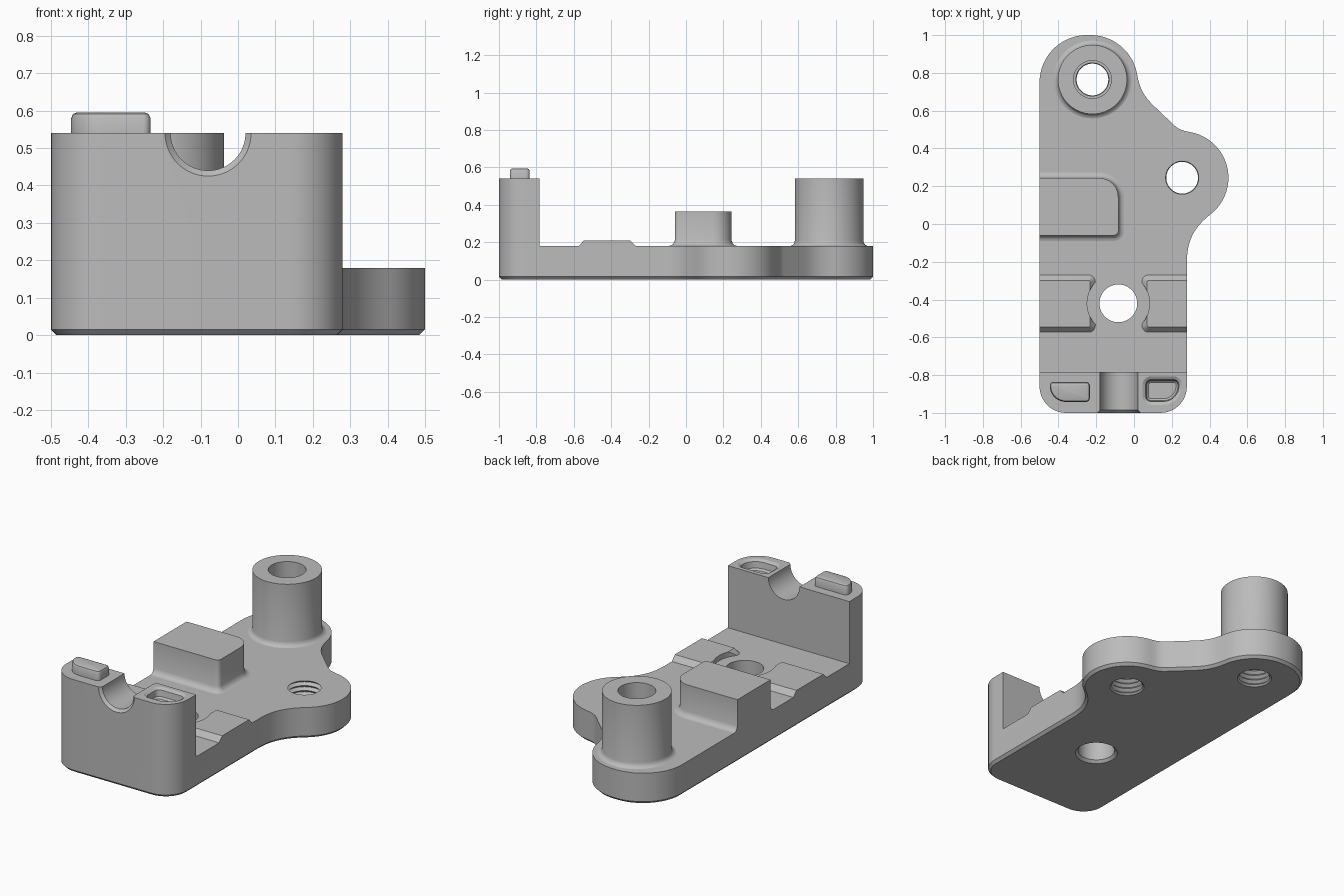
import bpy, bmesh, math
from mathutils import Vector
from mathutils.geometry import interpolate_bezier

default = bpy.data.objects.get("Cube")
if default:
    bpy.data.objects.remove(default, do_unlink=True)

grey = bpy.data.materials.new("matte_grey")
grey.use_nodes = True
grey.diffuse_color = (0.5, 0.5, 0.5, 1)
grey.node_tree.nodes["Principled BSDF"].inputs["Base Color"].default_value = (0.5, 0.5, 0.5, 1)

LEFT, RIGHT = -0.5, 0.28          # straight sides of the body
PLATE, WALL = 0.18, 0.54          # plate and wall heights
BOLT, EAR, BOSS = (-0.083, -0.42), (0.255, 0.245), (-0.22, 0.765)


def arc(cx, cy, r, a0, a1, n=12):
    angles = [math.radians(a0 + (a1 - a0) * i / n) for i in range(n + 1)]
    return [Vector((cx + r * math.cos(a), cy + r * math.sin(a))) for a in angles]


def bezier(p0, d0, d1, p1, n=12):
    """Curve from p0 to p1 with handle offsets d0 and d1."""
    p0, p1 = Vector(p0), Vector(p1)
    pts = interpolate_bezier(p0, p0 + Vector(d0), p1 + Vector(d1), p1, n + 1)
    return [Vector(p[:2]) for p in pts]


def rounded_rect(x0, x1, y0, y1, radii):
    """Counter-clockwise from front left; a zero radius stays sharp."""
    out = []
    corners = [(x0, y0, 1, 1), (x1, y0, -1, 1), (x1, y1, -1, -1), (x0, y1, 1, -1)]
    for i, ((x, y, sx, sy), r) in enumerate(zip(corners, radii)):
        start = 180 + 90 * i
        out += arc(x + sx * r, y + sy * r, r, start, start + 90, 8) if r else [Vector((x, y))]
    return out


def offset(pts, d):
    out = []
    for i, p in enumerate(pts):
        a = (p - pts[i - 1]).normalized()
        b = (pts[(i + 1) % len(pts)] - p).normalized()
        na, nb = Vector((a.y, -a.x)), Vector((b.y, -b.x))
        out.append(p + (na + nb) * (d / (1 + na.dot(nb))))
    return out


def finish(name, bm):
    bmesh.ops.remove_doubles(bm, verts=bm.verts, dist=1e-5)
    bmesh.ops.recalc_face_normals(bm, faces=bm.faces)
    mesh = bpy.data.meshes.new(name)
    bm.to_mesh(mesh)
    bm.free()
    mesh.materials.append(grey)
    obj = bpy.data.objects.new(name, mesh)
    bpy.context.collection.objects.link(obj)
    return obj


def skin(bm, rings, closed):
    count = len(rings) if closed else len(rings) - 1
    for k in range(count):
        a, b = rings[k], rings[(k + 1) % len(rings)]
        for i in range(len(a)):
            j = (i + 1) % len(a)
            bm.faces.new((a[i], a[j], b[j], b[i]))
    if not closed:
        bm.faces.new(rings[0][::-1])
        bm.faces.new(rings[-1])


def loft(name, outline, layers, x_min=-9, x_max=9):
    """Stack an outline through (height, outward offset) layers."""
    bm = bmesh.new()
    rings = [[bm.verts.new((min(max(p.x, x_min), x_max), p.y, z)) for p in offset(outline, d)]
             for z, d in layers]
    skin(bm, rings, False)
    return finish(name, bm)


def lathe(name, profile, centre, closed=False, n=64):
    """Turn a (radius, height) profile about a vertical axis."""
    bm = bmesh.new()
    rings = [[bm.verts.new((p.x, p.y, z)) for p in arc(*centre, r, 0, 360 - 360 / n, n - 1)]
             for r, z in profile]
    skin(bm, rings, closed)
    return finish(name, bm)


def cut(target, cutter):
    cutter.hide_render = True
    mod = target.modifiers.new("cut", "BOOLEAN")
    mod.operation, mod.solver, mod.object = "DIFFERENCE", "EXACT", cutter
    bpy.context.view_layer.objects.active = target
    bpy.ops.object.modifier_apply(modifier=mod.name)
    bpy.data.objects.remove(cutter, do_unlink=True)


# Body: one outline carries the plate, the ear and the front wall
outline = arc(LEFT + 0.14, -0.86, 0.14, 180, 270) + arc(RIGHT - 0.14, -0.86, 0.14, 270, 360)
ear = arc(*EAR, 0.245, -52, 72, 32)
crown = arc(-0.23, 0.75, 0.25, 10, 90, 20)
outline += bezier((RIGHT, -0.2), (0, 0.12), (-0.08, -0.063), ear[0])[:-1] + ear
outline += bezier(ear[-1], (-0.05, 0.016), (0.04, -0.038), (0.21, 0.525))[1:]
outline += bezier((0.1, 0.63), (-0.05, 0.048), (0.012, -0.068), crown[0])[:-1] + crown
outline += arc(-0.25, 0.75, 0.25, 90, 180, 20)
body = loft("base_plate_and_front_wall", outline, [(0, -0.015), (0.015, 0), (WALL, 0)])
cut(body, loft("wall_back_cutter", rounded_rect(-1, 1, -0.783, 2, [0] * 4), [(PLATE, 0), (1, 0)]))

# Half-round notch in the wall, flared at the front
notch = lathe("notch_cutter", [(0.1, 0.7), (0.1, 0.985), (0.115, 1), (0.14, 1.025)], (0, 0))
notch.rotation_euler.x = math.pi / 2
notch.location = (-0.08, 0, WALL)
cut(body, notch)

# Socket in the wall top
cut(body, loft("socket_cutter", rounded_rect(0.045, 0.255, -0.957, -0.807, [0.045, 0.1, 0.045, 0.045]),
               [(0.485, -0.032), (0.495, -0.022), (0.53, -0.017), (WALL, 0), (0.55, 0.01)]))

# Bolt hole with a bevelled mouth, and two threaded holes
cut(body, lathe("bolt_cutter", [(0.125, -0.01), (0.115, 0), (0.1, 0.015), (0.1, 0.3)], BOLT))
for centre in (EAR, BOSS):
    thread = [(0.1 if i % 2 else 0.084, -0.02 + 0.0145 * i) for i in range(17)]
    cut(body, lathe("thread_cutter", thread, centre))

# Tall hollow boss with a fillet at its foot
boss = lathe("boss", [(0.1, PLATE), (0.206, PLATE), (0.195, 0.184), (0.187, 0.193), (0.183, 0.207),
                      (0.183, WALL), (0.1, WALL)], BOSS, closed=True)

# Stop block, flush with the left edge
block = loft("stop_block", rounded_rect(-0.6, -0.083, -0.06, 0.243, [0, 0.025, 0.1, 0]),
             [(PLATE, 0.03), (0.183, 0.018), (0.191, 0.008), (0.21, 0), (0.363, 0)], x_min=LEFT)

# Two low bevelled pads, scooped around the bolt hole
pads = []
for name, x0, x1 in (("pad_right", -0.6, -0.205), ("pad_left", 0.042, 0.4)):
    pad = loft(name, rounded_rect(x0, x1, -0.573, -0.27, [0.035 if abs(x) < 0.3 else 0
               for x in (x0, x1, x1, x0)]), [(PLATE, 0), (0.21, -0.028)], LEFT, RIGHT)
    cut(pad, lathe("scoop_cutter", [(0.165, 0.1), (0.165, 0.3)], BOLT))
    pads.append(pad)

# Locating peg on the wall top
peg = loft("locating_peg", rounded_rect(-0.446, -0.234, -0.942, -0.836, [0.085, 0.02, 0.02, 0.02]),
           [(WALL, 0), (0.58, 0), (0.591, -0.005), (0.595, -0.015)])

bpy.ops.object.select_all(action="DESELECT")
for obj in [body, boss, block, peg] + pads:
    obj.select_set(True)
bpy.context.view_layer.objects.active = body
bpy.ops.object.shade_smooth_by_angle(angle=math.radians(30))
